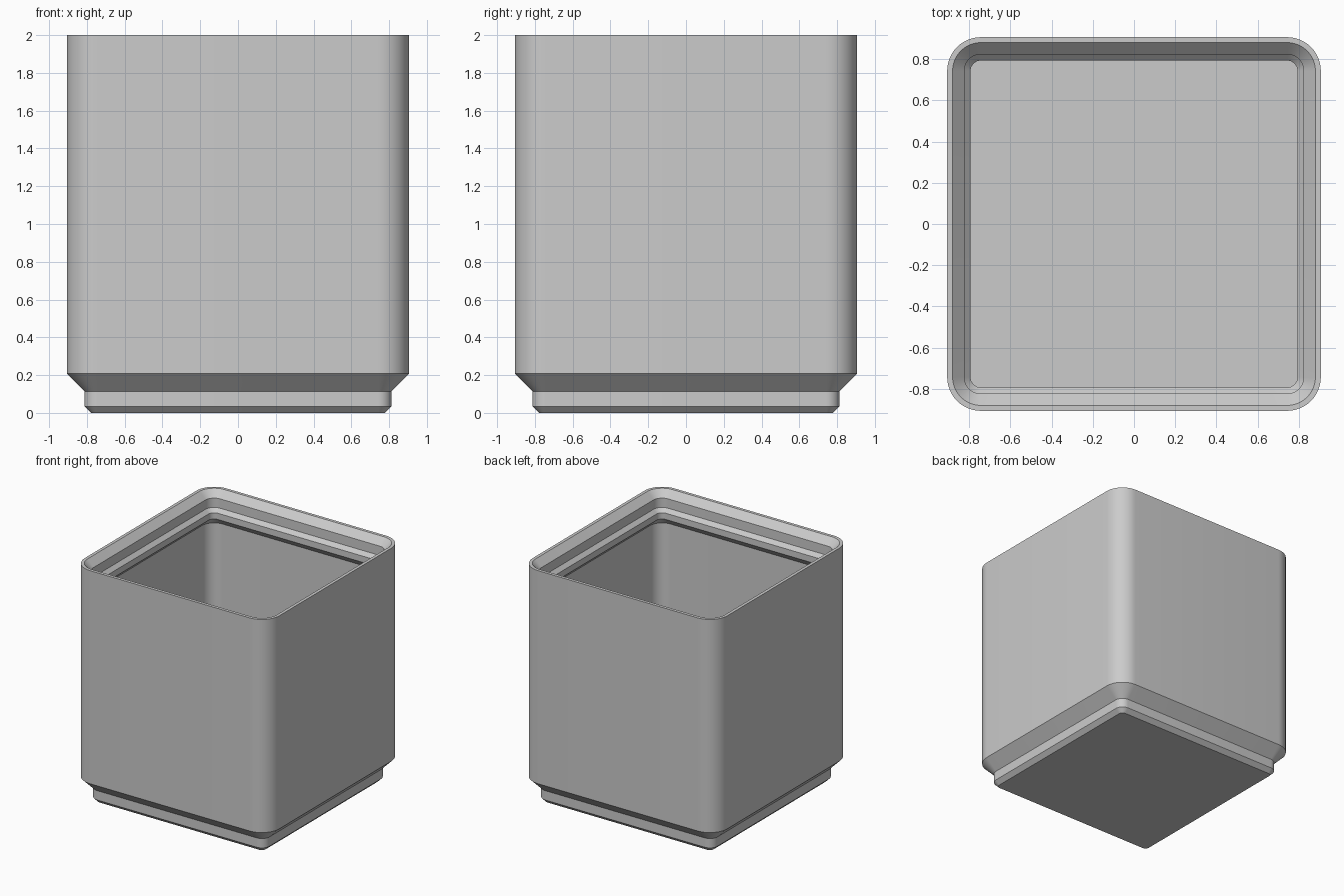
import bpy, bmesh, math

if "Cube" in bpy.data.objects:
    bpy.data.objects.remove(bpy.data.objects["Cube"])

UNIT = 2 / 45.8          # profile below is in millimetres, 45.8 tall
HALF, RADIUS = 20.75, 3.75
CORNER_STEPS = 12

# (inset from the outer wall, height), from the underside up, over the rim and down inside
PROFILE = [
    (2.95, 0.0), (2.15, 0.8), (2.15, 2.6), (0.0, 4.75),       # stepped foot
    (0.0, 45.8), (0.6, 45.8),                                 # outer wall and rim
    (1.9, 44.5), (1.9, 42.7), (2.6, 42.0), (2.6, 40.8),       # stacking lip
    (1.2, 39.4), (1.2, 7.0),                                  # undercut, inner wall to floor
]


def rounded_square(inset, z):
    """Points of a square with rounded corners, counter-clockwise."""
    r = RADIUS - inset
    c = HALF - RADIUS
    pts = []
    for k, (sx, sy) in enumerate([(1, 1), (-1, 1), (-1, -1), (1, -1)]):
        for i in range(CORNER_STEPS + 1):
            a = (k + i / CORNER_STEPS) * math.pi / 2
            pts.append(((sx * c + r * math.cos(a)) * UNIT,
                        (sy * c + r * math.sin(a)) * UNIT, z * UNIT))
    return pts


bm = bmesh.new()
rings = [[bm.verts.new(p) for p in rounded_square(*step)] for step in PROFILE]
count = len(rings[0])

# Walls between neighbouring rings
for low, high in zip(rings, rings[1:]):
    for i in range(count):
        j = (i + 1) % count
        bm.faces.new((low[i], low[j], high[j], high[i]))

# Underside and inner floor
bm.faces.new(rings[0][::-1])
bm.faces.new(rings[-1])

mesh = bpy.data.meshes.new("storage_bin")
bm.to_mesh(mesh)
bm.free()
storage_bin = bpy.data.objects.new("storage_bin", mesh)
bpy.context.collection.objects.link(storage_bin)

# Plain grey plastic
grey = bpy.data.materials.new("light_grey")
grey.diffuse_color = (0.6, 0.6, 0.6, 1)
grey.use_nodes = True
grey.node_tree.nodes["Principled BSDF"].inputs["Base Color"].default_value = grey.diffuse_color
mesh.materials.append(grey)

# Round corners smooth, chamfer edges sharp
bpy.context.view_layer.objects.active = storage_bin
storage_bin.select_set(True)
bpy.ops.object.shade_smooth_by_angle(angle=math.radians(25))
